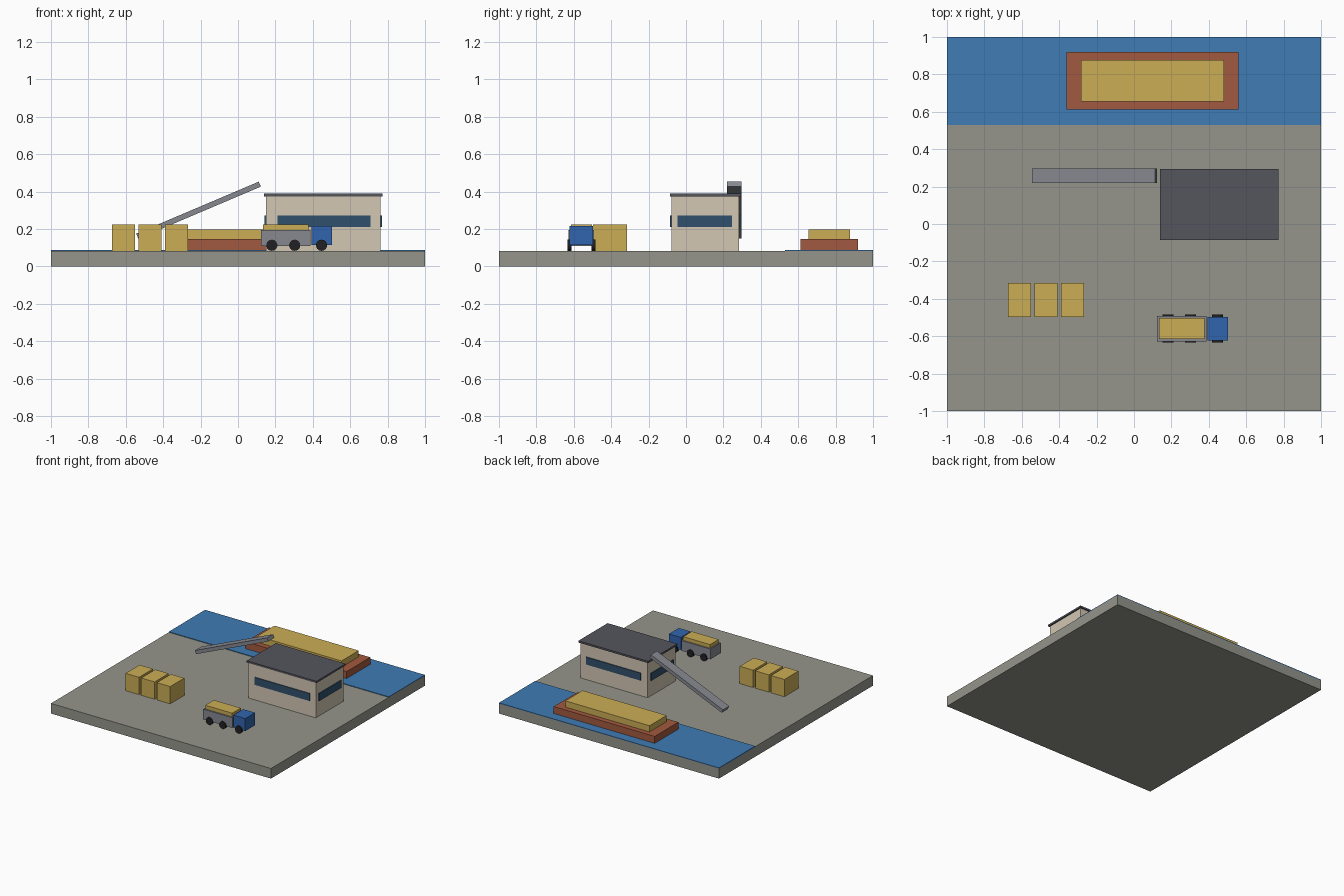
import bpy, math

if "Cube" in bpy.data.objects:
    bpy.data.objects.remove(bpy.data.objects["Cube"])

def material(name, rgb):
    m = bpy.data.materials.new(name)
    m.diffuse_color = (*rgb, 1)
    m.use_nodes = True
    m.node_tree.nodes["Principled BSDF"].inputs["Base Color"].default_value = m.diffuse_color
    return m

GROUND = material("concrete", (0.30, 0.30, 0.26))
WATER = material("water", (0.05, 0.20, 0.46))
RUST = material("rust", (0.36, 0.10, 0.05))
STRAW = material("straw", (0.60, 0.42, 0.09))
WALL = material("plaster", (0.65, 0.57, 0.45))
SLATE = material("slate", (0.09, 0.09, 0.11))
GLASS = material("glass", (0.03, 0.08, 0.15))
STEEL = material("steel", (0.24, 0.25, 0.28))
BLUE = material("cab_blue", (0.03, 0.13, 0.42))
RUBBER = material("rubber", (0.015, 0.015, 0.018))

def box(name, x, y, z, mat):
    """Box from (min, max) ranges."""
    bpy.ops.mesh.primitive_cube_add(size=1, location=[sum(r) / 2 for r in (x, y, z)])
    ob = bpy.context.object
    ob.name = name
    ob.scale = [r[1] - r[0] for r in (x, y, z)]
    bpy.ops.object.transform_apply(location=False, rotation=False, scale=True)
    ob.data.materials.append(mat)
    return ob

G = 0.083  # quay level

# Quay and water
box("quay", (-1, 1), (-1, 1), (0, G), GROUND)
box("water", (-1, 1), (0.53, 1), (G - 0.003, 0.088), WATER)

# Barge
box("barge_hull", (-0.36, 0.558), (0.613, 0.92), (0.086, 0.145), RUST)
box("barge_cargo", (-0.283, 0.482), (0.655, 0.878), (0.145, 0.196), STRAW)

# Warehouse, with window bands running right through the walls
box("warehouse_walls", (0.15, 0.762), (-0.078, 0.283), (G, 0.374), WALL)
box("warehouse_roof", (0.139, 0.772), (-0.085, 0.293), (0.374, 0.389), SLATE)
box("long_windows", (0.21, 0.708), (-0.085, 0.290), (0.21, 0.271), GLASS)
box("end_windows", (0.142, 0.77), (-0.045, 0.247), (0.21, 0.271), GLASS)

# Sloping conveyor
conveyor = box("conveyor", (-0.567, 0.145), (0.218, 0.298), (0.286, 0.315), STEEL)
conveyor.rotation_euler.y = -math.radians(23)

# Stacked bales
for i in range(3):
    x = -0.674 + i * 0.142
    box(f"bale_{i + 1}", (x, x + 0.122), (-0.497, -0.315), (G, 0.225), STRAW)

# Truck
box("truck_bed", (0.123, 0.387), (-0.627, -0.492), (0.11, 0.194), STEEL)
box("truck_load", (0.133, 0.378), (-0.615, -0.503), (0.19, 0.224), STRAW)
box("truck_cab", (0.394, 0.502), (-0.623, -0.496), (0.113, 0.216), BLUE)
for i, x in enumerate((0.181, 0.303, 0.447)):
    for side, y in (("right", -0.624), ("left", -0.495)):
        bpy.ops.mesh.primitive_cylinder_add(vertices=14, radius=0.03, depth=0.021,
                                            location=(x, y, 0.113),
                                            rotation=(math.pi / 2, 0, 0))
        wheel = bpy.context.object
        wheel.name = f"wheel_{side}_{i + 1}"
        wheel.data.materials.append(RUBBER)
